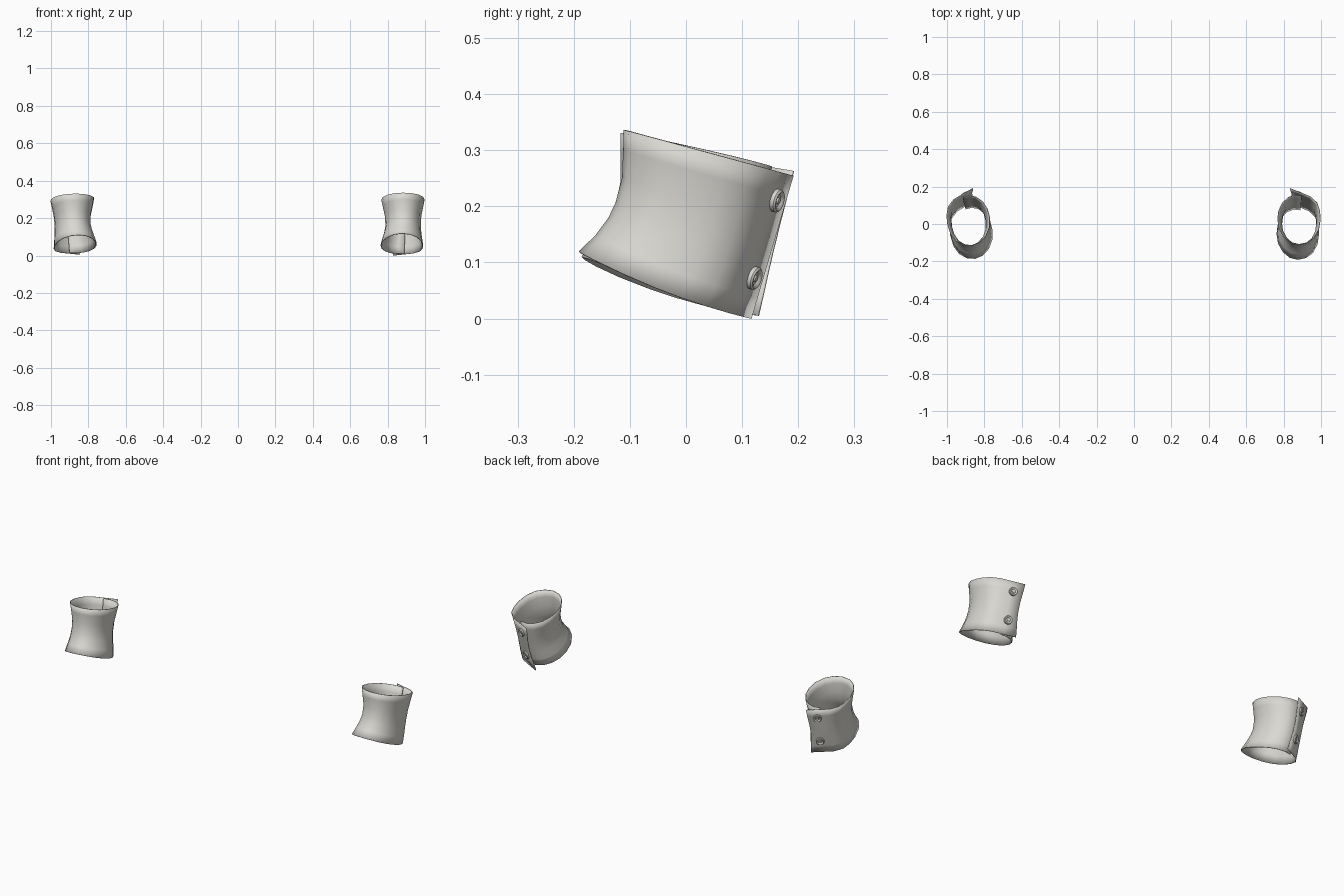
import bpy, bmesh, math
from mathutils import Matrix, Vector

if "Cube" in bpy.data.objects:
    bpy.data.objects.remove(bpy.data.objects["Cube"])

fabric = bpy.data.materials.new("pale_grey")
fabric.diffuse_color = (0.70, 0.69, 0.65, 1)
fabric.use_nodes = True
fabric.node_tree.nodes["Principled BSDF"].inputs["Base Color"].default_value = fabric.diffuse_color

# Plan section: (sideways fraction, front-to-back fraction), inner lap round to outer lap
SECTION = [(.12, .87), (-.2, .88), (-.5, .84), (-.78, .74), (-.95, .6), (-1, .45), (-.93, .28),
           (-.7, .13), (-.38, .035), (0, 0), (.38, .03), (.7, .115), (.92, .26), (1, .45),
           (.97, .6), (.85, .74), (.55, .85), (.1, .92), (-.42, 1)]
# Rows: height fraction, front y, front z, half width, centre x
ROWS = [(0, -.19, .118, .112, .876), (.15, -.16, .147, .105, .878), (.3, -.137, .178, .097, .881),
        (.45, -.124, .205, .093, .883), (.65, -.112, .25, .095, .883), (.85, -.11, .3, .106, .882),
        (1, -.109, .336, .114, .882)]


def row_point(row, px, u):
    v, yf, zf, hw, cx = row
    yb, zb = .115 + .075 * v, .255 * v          # straight back edge
    z = zf + (zb - zf) * u - .045 * u * (1 - u) * (1 - v)
    return Vector((cx + px * hw, yf + (yb - yf) * u, z))


def at_height(v, px, u):
    for a, b in zip(ROWS, ROWS[1:]):
        if a[0] <= v <= b[0]:
            return row_point(a, px, u).lerp(row_point(b, px, u), (v - a[0]) / (b[0] - a[0]))


def finish(bm, name, mat, mirrored):
    bm.transform(mat)
    if mirrored:
        bmesh.ops.reverse_faces(bm, faces=bm.faces)
    me = bpy.data.meshes.new(name)
    bm.to_mesh(me)
    bm.free()
    me.materials.append(fabric)
    ob = bpy.data.objects.new(name, me)
    bpy.context.collection.objects.link(ob)
    bpy.ops.object.select_all(action='DESELECT')
    ob.select_set(True)
    bpy.context.view_layer.objects.active = ob
    bpy.ops.object.shade_smooth_by_angle(angle=math.radians(40))
    return ob


def cuff(name, mat, mirrored):
    bm = bmesh.new()
    grid = [[bm.verts.new(row_point(r, *p)) for p in SECTION] for r in ROWS]
    for a, b in zip(grid, grid[1:]):
        for i in range(len(SECTION) - 1):
            bm.faces.new((a[i], a[i + 1], b[i + 1], b[i]))
    ob = finish(bm, name, mat, mirrored)
    mod = ob.modifiers.new("thickness", 'SOLIDIFY')
    mod.thickness = .004
    mod.offset = 0


def button(name, v, mat, mirrored):
    # Dished disc with raised rim and a small centre stud
    profile = [(.019, -.002), (.021, .002), (.021, .009), (.018, .012), (.014, .011),
               (.011, .007), (.006, .007), (.005, .010), (0, .010)]
    c = at_height(v, 0, .935)
    along = at_height(v, -.42, 1) - at_height(v, .1, .92)
    up = at_height(v + .1, 0, .935) - at_height(v - .1, 0, .935)
    n = along.cross(up).normalized()
    place = Matrix.Translation(c) @ n.to_track_quat('Z', 'Y').to_matrix().to_4x4()
    bm = bmesh.new()
    vs = [bm.verts.new((r, 0, z)) for r, z in profile]
    es = [bm.edges.new(e) for e in zip(vs, vs[1:])]
    bmesh.ops.spin(bm, geom=vs + es, cent=(0, 0, 0), axis=(0, 0, 1), angle=2 * math.pi, steps=20)
    bmesh.ops.remove_doubles(bm, verts=bm.verts, dist=1e-5)
    bmesh.ops.recalc_face_normals(bm, faces=bm.faces)
    finish(bm, name, place @ mat, False) if not mirrored else finish(bm, name, mat @ place, True)


# Right cuff as drawn; left is mirrored and slightly turned
pivot = Vector((-.882, 0, .17))
turn = (Matrix.Translation(pivot) @ Matrix.Rotation(math.radians(8), 4, 'Z')
        @ Matrix.Rotation(math.radians(2.5), 4, 'X') @ Matrix.Translation(-pivot))
left = turn @ Matrix.Diagonal((-1, 1, 1, 1))
for side, mat, flip in (("right", Matrix.Identity(4), False), ("left", left, True)):
    cuff(side + "_cuff", mat, flip)
    button(side + "_lower_button", .27, mat, flip)
    button(side + "_upper_button", .81, mat, flip)
